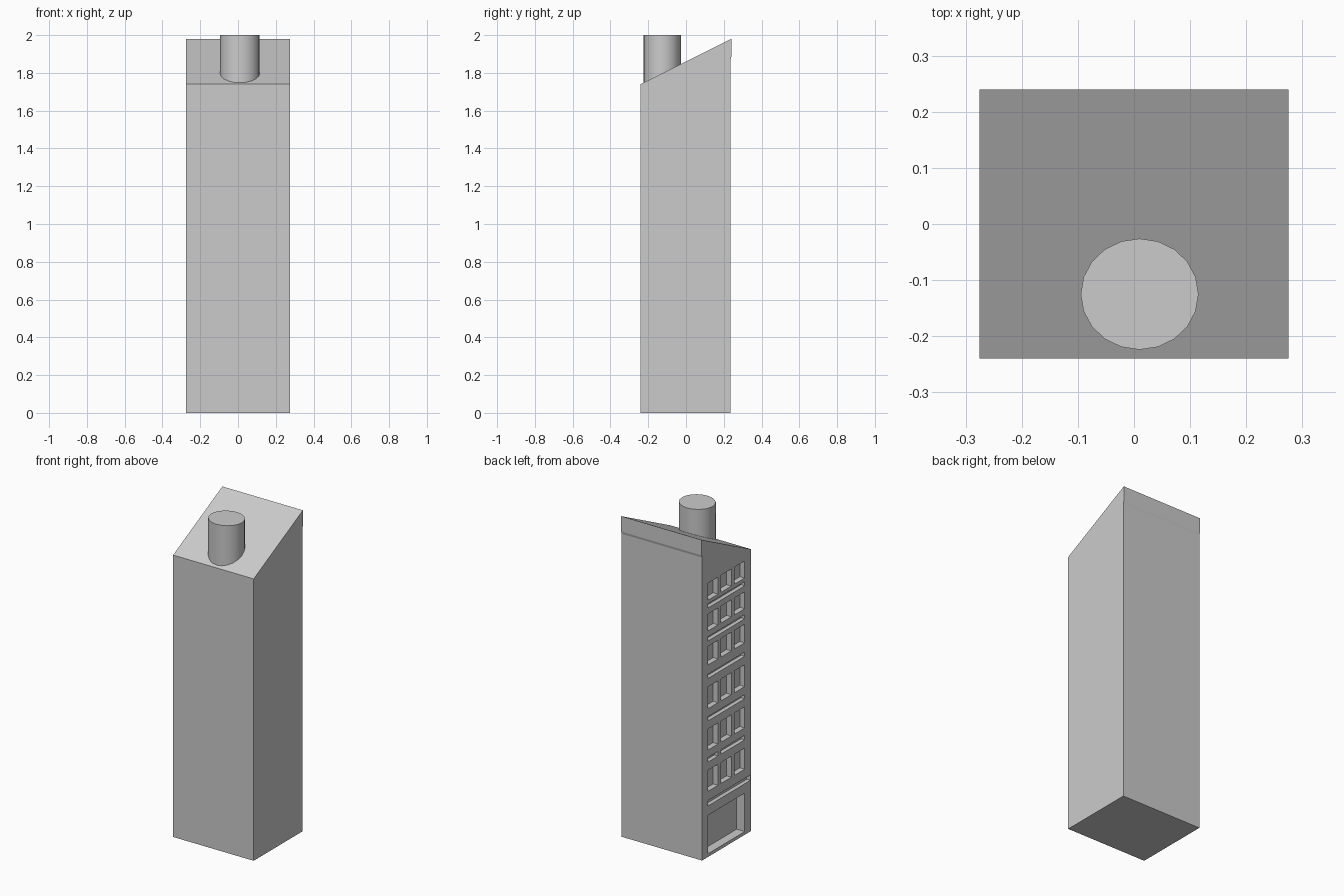
import bpy, bmesh, math
from mathutils import Matrix, Vector

if "Cube" in bpy.data.objects:
    bpy.data.objects.remove(bpy.data.objects["Cube"])

HALF_W = 0.275


def add_object(name, bm):
    bmesh.ops.recalc_face_normals(bm, faces=bm.faces)
    mesh = bpy.data.meshes.new(name)
    bm.to_mesh(mesh)
    bm.free()
    obj = bpy.data.objects.new(name, mesh)
    bpy.context.collection.objects.link(obj)
    return obj


def activate(obj):
    bpy.ops.object.select_all(action='DESELECT')
    obj.select_set(True)
    bpy.context.view_layer.objects.active = obj


# Tower: side profile (y, z) with sloped roof and slight back lip
profile = [(-0.24, 0), (0.236, 0), (0.236, 1.87), (0.24, 1.885), (0.24, 1.98), (-0.24, 1.74)]
bm = bmesh.new()
face = bm.faces.new([bm.verts.new((-HALF_W, y, z)) for y, z in profile])
ext = bmesh.ops.extrude_face_region(bm, geom=[face])
bmesh.ops.translate(bm, vec=(2 * HALF_W, 0, 0),
                    verts=[v for v in ext['geom'] if isinstance(v, bmesh.types.BMVert)])
tower = add_object("tower", bm)

# Recesses in the left facade
bm = bmesh.new()


def recess(y0, y1, z0, z1, depth):
    outside = 0.05
    size = Vector((depth + outside, y1 - y0, z1 - z0))
    centre = Vector((-HALF_W + (depth - outside) / 2, (y0 + y1) / 2, (z0 + z1) / 2))
    bmesh.ops.create_cube(bm, size=1, matrix=Matrix.Translation(centre) @ Matrix.Diagonal(size).to_4x4())


# Window rows, three windows each
for z0, z1 in [(1.585, 1.69), (1.395, 1.50), (1.185, 1.30), (0.915, 1.05), (0.66, 0.79), (0.405, 0.535)]:
    for y in (-0.13, 0, 0.13):
        recess(y - 0.05, y + 0.05, z0, z1, 0.033)

# Long slots between the floors, one of them split
for z in (1.55, 1.346, 1.115, 0.853):
    recess(-0.18, 0.18, z - 0.013, z + 0.013, 0.025)
recess(0.08, 0.18, 0.586, 0.614, 0.025)
recess(-0.18, 0.05, 0.586, 0.614, 0.025)
recess(-0.235, 0.18, 0.315, 0.348, 0.025)

# Ground floor opening
recess(-0.18, 0.18, 0.02, 0.257, 0.055)
cutter = add_object("facade_cutter", bm)
cutter.hide_render = True

mod = tower.modifiers.new("facade", 'BOOLEAN')
mod.operation = 'DIFFERENCE'
mod.solver = 'EXACT'
mod.object = cutter
activate(tower)
bpy.ops.object.modifier_apply(modifier=mod.name)
bpy.data.objects.remove(cutter, do_unlink=True)

# Chimney standing on the roof slope
bpy.ops.mesh.primitive_cylinder_add(vertices=20, radius=1, depth=0.28, location=(0.01, -0.125, 1.86))
chimney = bpy.context.object
chimney.name = "chimney"
chimney.scale = (0.105, 0.099, 1)
activate(chimney)
bpy.ops.object.transform_apply(location=False, rotation=False, scale=True)
bpy.ops.object.shade_smooth_by_angle(angle=math.radians(30))
